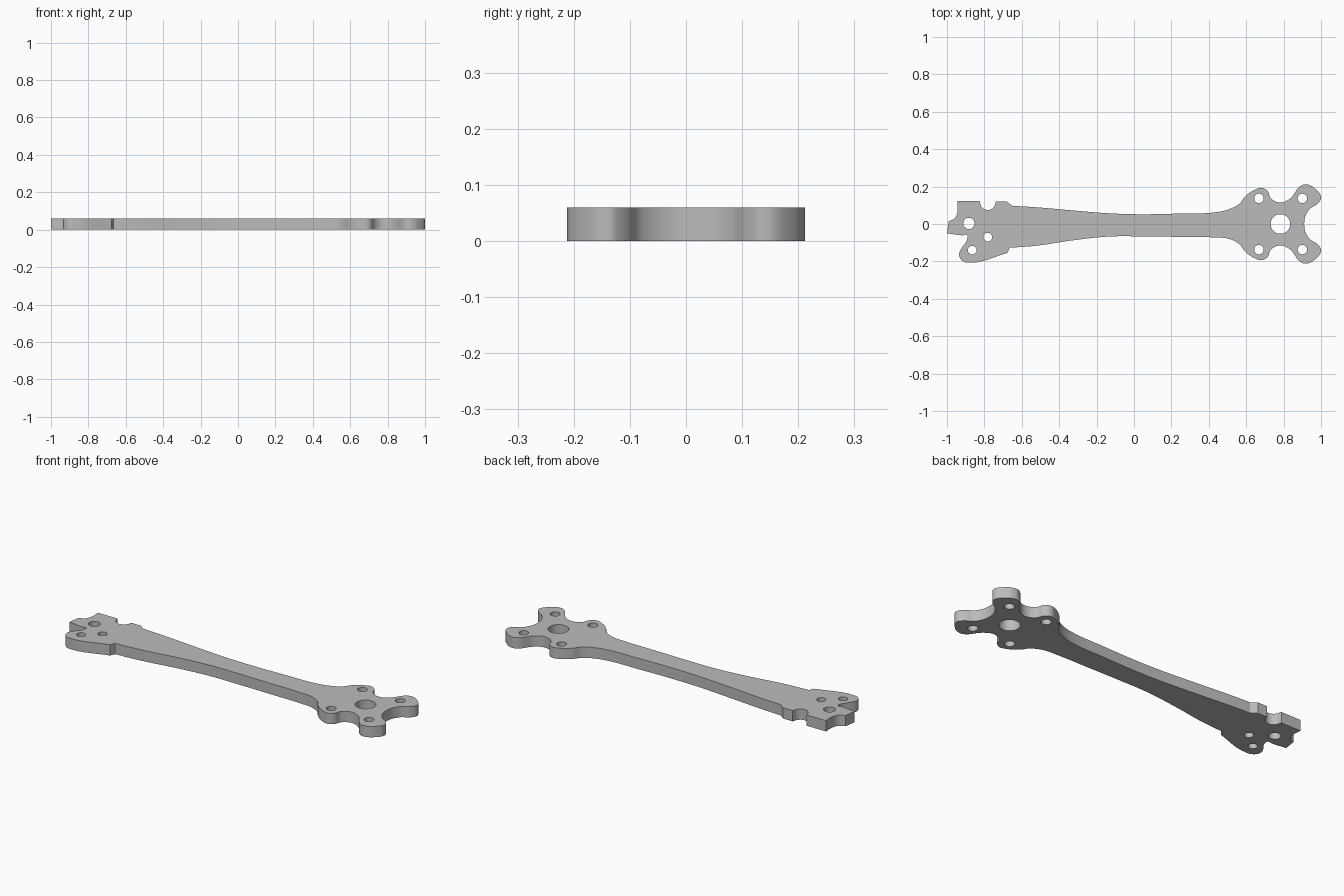
import bpy
import math

cube = bpy.data.objects.get("Cube")
if cube:
    bpy.data.objects.remove(cube, do_unlink=True)

THICKNESS = 0.06
CORNER = "VECTOR"

# Clamp end, upper side: slotted tab and rounded notch
clamp_upper = [
    (-1, -0.05, CORNER), (-0.99, 0.015, CORNER), (-0.96, 0.03), (-0.945, 0.06),
    (-0.945, 0.122, CORNER), (-0.825, 0.122, CORNER), (-0.813, 0.09), (-0.78, 0.075),
    (-0.75, 0.09), (-0.738, 0.12, CORNER), (-0.68, 0.12, CORNER), (-0.65, 0.097, CORNER),
]

# Slender beam, each side listed from clamp to motor mount
beam_upper = [(-0.53, 0.09), (-0.31, 0.071), (-0.13, 0.057), (0.03, 0.052),
              (0.25, 0.056), (0.43, 0.062)]
beam_lower = [(-0.53, -0.117), (-0.31, -0.085), (-0.13, -0.067), (0.03, -0.066),
              (0.25, -0.069), (0.43, -0.072)]

# Upper half of the four-lobed motor mount, mirrored for the lower half
mount_half = [
    (0.51, 0.08), (0.565, 0.11), (0.594, 0.147), (0.65, 0.185), (0.685, 0.193),
    (0.715, 0.175), (0.73, 0.14), (0.783, 0.115), (0.835, 0.137), (0.89, 0.203),
    (0.92, 0.212), (0.973, 0.185), (1, 0.14), (0.985, 0.112), (0.935, 0.075),
]
mount_tip = [(0.91, 0)]

# Clamp end, lower side: stepped shoulder, rounded foot and narrow slot
clamp_lower = [
    (-0.665, -0.127, CORNER), (-0.677, -0.155, CORNER), (-0.885, -0.207),
    (-0.922, -0.193), (-0.935, -0.16), (-0.925, -0.135), (-0.892, -0.082),
    (-0.892, -0.06), (-0.92, -0.061, CORNER),
]


def mirrored(points):
    return [(x, -y) for x, y in reversed(points)]


outline = (clamp_upper + beam_upper + mount_half + mount_tip
           + mirrored(mount_half) + beam_lower[::-1] + clamp_lower)


def add_spline(curve, points):
    """Closed bezier loop; points are smooth unless marked as corners."""
    spline = curve.splines.new("BEZIER")
    spline.bezier_points.add(len(points) - 1)
    spline.use_cyclic_u = True
    spline.resolution_u = 6
    for bezier, (x, y, *kind) in zip(spline.bezier_points, points):
        bezier.co = (x, y, 0)
        handle = kind[0] if kind else "AUTO"
        bezier.handle_left_type = bezier.handle_right_type = handle


def add_hole(curve, x, y, radius):
    steps = 8
    angles = [math.tau * i / steps for i in range(steps)]
    add_spline(curve, [(x + radius * math.cos(a), y + radius * math.sin(a)) for a in angles])


# Flat filled profile given its thickness by extrusion
profile = bpy.data.curves.new("arm_plate", "CURVE")
profile.dimensions = "2D"
profile.fill_mode = "BOTH"
profile.extrude = THICKNESS / 2
add_spline(profile, outline)

# Motor shaft opening with its four screw holes
add_hole(profile, 0.783, 0, 0.052)
for hole_x in (0.668, 0.9):
    for side in (1, -1):
        add_hole(profile, hole_x, side * 0.137, 0.025)

# Clamp screw holes
add_hole(profile, -0.883, 0.003, 0.03)
add_hole(profile, -0.782, -0.07, 0.023)
add_hole(profile, -0.865, -0.14, 0.023)

arm = bpy.data.objects.new("arm_plate", profile)
arm.location.z = THICKNESS / 2
bpy.context.collection.objects.link(arm)

# Single plain grey finish
grey = bpy.data.materials.new("plain grey")
grey.use_nodes = True
colour = (0.5, 0.5, 0.5, 1)
grey.diffuse_color = colour
grey.node_tree.nodes["Principled BSDF"].inputs["Base Color"].default_value = colour
profile.materials.append(grey)

# Turn the profile into a mesh, weld the rims and smooth the curved walls
bpy.ops.object.select_all(action="DESELECT")
arm.select_set(True)
bpy.context.view_layer.objects.active = arm
bpy.ops.object.convert(target="MESH")
arm = bpy.context.object
bpy.ops.object.mode_set(mode="EDIT")
bpy.ops.mesh.select_all(action="SELECT")
bpy.ops.mesh.remove_doubles(threshold=0.0005)
bpy.ops.mesh.normals_make_consistent(inside=False)
bpy.ops.object.mode_set(mode="OBJECT")
bpy.ops.object.shade_smooth_by_angle(angle=math.radians(30))
